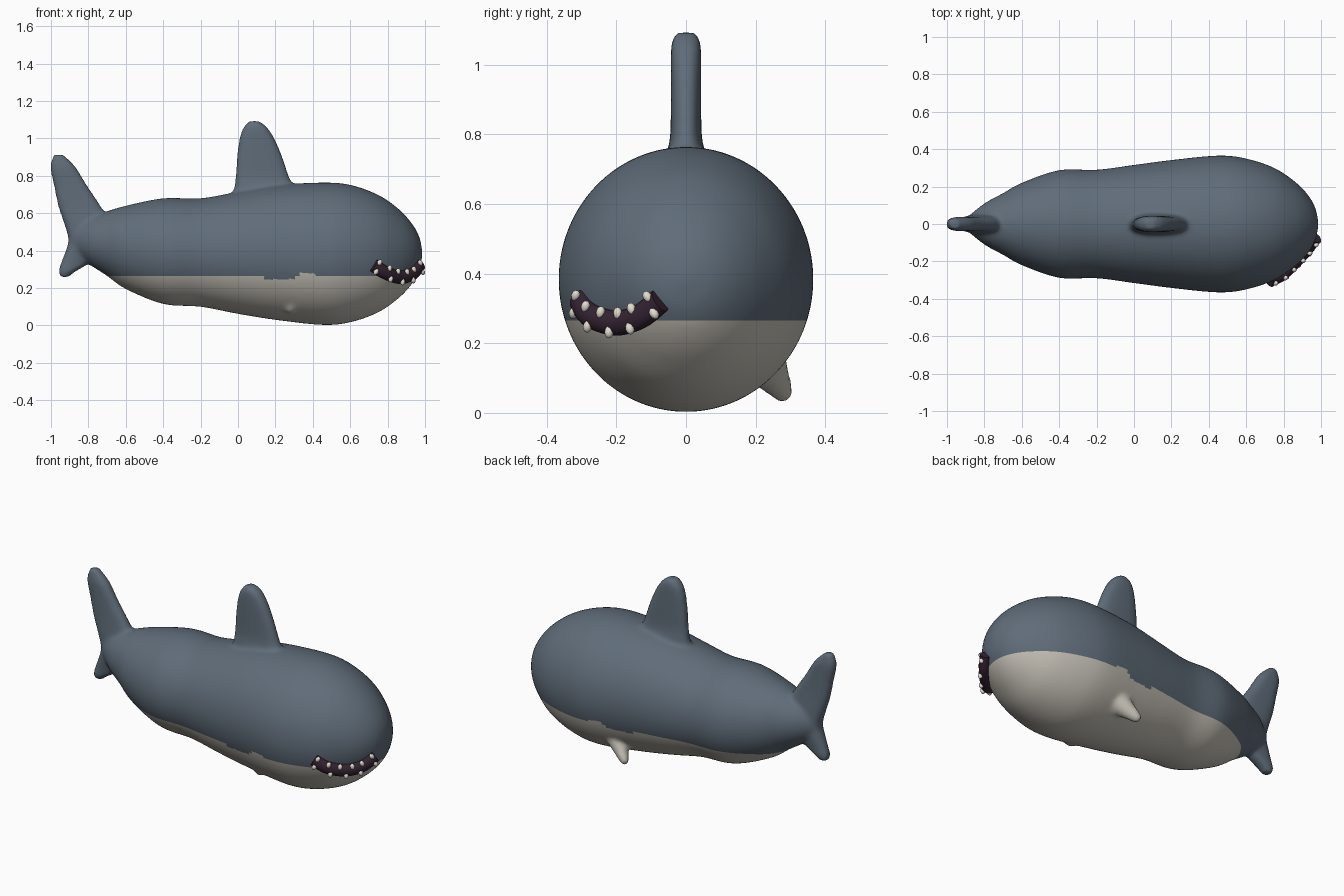
import bpy, bmesh, math
from mathutils import Vector

default = bpy.data.objects.get("Cube")
if default:
    bpy.data.objects.remove(default)


def material(name, rgb):
    mat = bpy.data.materials.new(name)
    mat.use_nodes = True
    mat.diffuse_color = (*rgb, 1)
    mat.node_tree.nodes["Principled BSDF"].inputs["Base Color"].default_value = (*rgb, 1)
    return mat


SLATE = material("slate_back", (0.115, 0.15, 0.19))
CREAM = material("cream_belly", (0.56, 0.53, 0.47))
PLUM = material("plum_mouth", (0.035, 0.017, 0.032))
IVORY = material("ivory_teeth", (0.76, 0.72, 0.63))


def spline(rows, steps):
    """Catmull-Rom interpolation through rows of numbers."""
    rows = [Vector(r) for r in rows]
    out = []
    for i in range(len(rows) - 1):
        p, q = rows[i], rows[i + 1]
        before, after = rows[max(i - 1, 0)], rows[min(i + 2, len(rows) - 1)]
        for s in range(steps):
            t = s / steps
            m, n = (q - before) / 2, (after - p) / 2
            out.append(p * (2*t**3 - 3*t*t + 1) + m * (t**3 - 2*t*t + t)
                       + q * (3*t*t - 2*t**3) + n * (t**3 - t*t))
    return out + [rows[-1]]


def loft(bm, rings):
    """Skin a closed surface over rings of points."""
    rings = [[bm.verts.new(p) for p in ring] for ring in rings]
    count = len(rings[0])
    for a, b in zip(rings, rings[1:]):
        for i in range(count):
            j = (i + 1) % count
            bm.faces.new((a[i], a[j], b[j], b[i]))
    bm.faces.new(rings[0][::-1])
    bm.faces.new(rings[-1])


def oval(count, power=1.0):
    for i in range(count):
        a = math.tau * i / count
        c, s = math.cos(a), math.sin(a)
        yield (math.copysign(abs(c) ** power, c), math.copysign(abs(s) ** power, s))


def fin(bm, sections):
    """Upright fin from rows of height, rear x, front x, half thickness."""
    rings = []
    for z, back, front, half in spline(sections, 3):
        mid, reach = (back + front) / 2, (front - back) / 2
        rings.append([(mid + reach * c, half * s, z) for c, s in oval(28, 0.75)])
    loft(bm, rings)


def blob(bm, centre, size, axis=(0, 0, 1), detail=16):
    turn = Vector((0, 0, 1)).rotation_difference(Vector(axis)).to_matrix()
    new = bmesh.ops.create_uvsphere(bm, u_segments=detail, v_segments=detail // 2, radius=1)
    for v in new["verts"]:
        v.co = Vector(centre) + turn @ (v.co * Vector(size))


def finish(bm, name, mats):
    bmesh.ops.recalc_face_normals(bm, faces=bm.faces)
    mesh = bpy.data.meshes.new(name)
    bm.to_mesh(mesh)
    bm.free()
    for m in mats:
        mesh.materials.append(m)
    mesh.shade_smooth()
    obj = bpy.data.objects.new(name, mesh)
    bpy.context.collection.objects.link(obj)
    return obj


# Torso: stations of x, underside, top, half width
stations = [
    (-0.9, 0.41, 0.5, 0.03), (-0.8, 0.33, 0.57, 0.11), (-0.7, 0.265, 0.61, 0.165),
    (-0.6, 0.195, 0.64, 0.22), (-0.4, 0.115, 0.68, 0.288), (-0.2, 0.1, 0.68, 0.29),
    (0, 0.062, 0.715, 0.316), (0.2, 0.03, 0.75, 0.342), (0.45, 0.003, 0.764, 0.366),
    (0.6, 0.017, 0.752, 0.35), (0.75, 0.07, 0.698, 0.3), (0.86, 0.147, 0.622, 0.227),
    (0.93, 0.222, 0.545, 0.156), (0.97, 0.295, 0.472, 0.085), (0.985, 0.37, 0.4, 0.015)]
bm = bmesh.new()
rings = []
for x, low, top, half in spline(stations, 5):
    mid, tall = (low + top) / 2, (top - low) / 2
    rings.append([(x, half * c, mid + tall * s) for c, s in oval(64)])
loft(bm, rings)

# Dorsal fin
fin(bm, [(0.66, -0.05, 0.33, 0.06), (0.74, -0.02, 0.3, 0.055), (0.8, -0.013, 0.272, 0.045),
         (0.9, -0.006, 0.238, 0.044), (1.0, 0.008, 0.195, 0.044), (1.06, 0.03, 0.155, 0.042),
         (1.092, 0.06, 0.115, 0.03)])

# Tail fin with a tall upper and a short lower lobe
fin(bm, [(0.258, -0.948, -0.905, 0.025), (0.285, -0.96, -0.875, 0.036),
         (0.33, -0.948, -0.8, 0.04), (0.39, -0.925, -0.75, 0.05), (0.46, -0.907, -0.7, 0.055),
         (0.55, -0.932, -0.69, 0.05), (0.64, -0.962, -0.735, 0.042),
         (0.75, -0.985, -0.808, 0.038), (0.85, -1.004, -0.87, 0.037), (0.913, -0.985, -0.935, 0.025)])

# Side fins: one hanging free, one tucked against the belly
base, tip = Vector((0.31, 0.22, 0.15)), Vector((0.22, 0.278, 0.06))
for i in range(9):
    t = i / 8
    r = 0.07 - 0.038 * t
    blob(bm, base.lerp(tip, t), (r, r * 0.85, r), tip - base)
blob(bm, (0.29, -0.205, 0.115), (0.03, 0.03, 0.06), (0.4, -0.5, 1))

# Fuse the parts into one soft skin
skin = finish(bm, "body_source", [])
remesh = skin.modifiers.new("fuse", "REMESH")
remesh.mode = "VOXEL"
remesh.voxel_size = 0.012
soften = skin.modifiers.new("soften", "SMOOTH")
soften.factor = 0.5
soften.iterations = 8
fused = bpy.data.meshes.new_from_object(
    skin.evaluated_get(bpy.context.evaluated_depsgraph_get()))
bpy.data.objects.remove(skin)

# Cut along the waterline and colour the belly below it
WATERLINE = 0.265
bm = bmesh.new()
bm.from_mesh(fused)
bpy.data.meshes.remove(fused)
bmesh.ops.bisect_plane(bm, geom=bm.verts[:] + bm.edges[:] + bm.faces[:],
                       plane_co=(0, 0, WATERLINE), plane_no=(0, 0, 1))
for face in bm.faces:
    c = face.calc_center_median()
    edge = WATERLINE
    if 0.14 < c.x < 0.3:
        edge -= 0.018
    elif 0.33 < c.x < 0.42:
        edge += 0.014
    face.material_index = int(c.z < edge and c.x > -0.74)
finish(bm, "shark_body", [SLATE, CREAM])

# Mouth: a curved tube on the cheek
path = spline([(0.725, -0.305, 0.322), (0.79, -0.276, 0.281), (0.865, -0.205, 0.258),
               (0.93, -0.135, 0.275), (0.972, -0.075, 0.322)], 8)
bm = bmesh.new()
rings = []
for i, p in enumerate(path):
    along = (path[min(i + 1, len(path) - 1)] - path[max(i - 1, 0)]).normalized()
    out = Vector((along.y, -along.x, 0)).normalized()
    up = out.cross(along)
    rings.append([p + 0.03 * c * out + 0.036 * s * up for c, s in oval(16)])
loft(bm, rings)
mouth = finish(bm, "mouth", [PLUM])

# Teeth along both edges of the mouth
bm = bmesh.new()
for side, count in ((1, 6), (-1, 5)):
    for k in range(count):
        t = (k + 0.5) / count if side < 0 else 0.07 + 0.86 * k / (count - 1)
        i = round(t * (len(path) - 1))
        along = (path[min(i + 1, len(path) - 1)] - path[max(i - 1, 0)]).normalized()
        out = Vector((along.y, -along.x, 0)).normalized()
        up = out.cross(along)
        if up.z < 0:
            up = -up
        blob(bm, path[i] + out * 0.022 + up * side * 0.026, (0.013, 0.013, 0.018), up, 12)
finish(bm, "teeth", [IVORY])
with bpy.context.temp_override(object=mouth, active_object=mouth,
                               selected_objects=[mouth], selected_editable_objects=[mouth]):
    bpy.ops.object.shade_smooth_by_angle(angle=math.radians(50))
